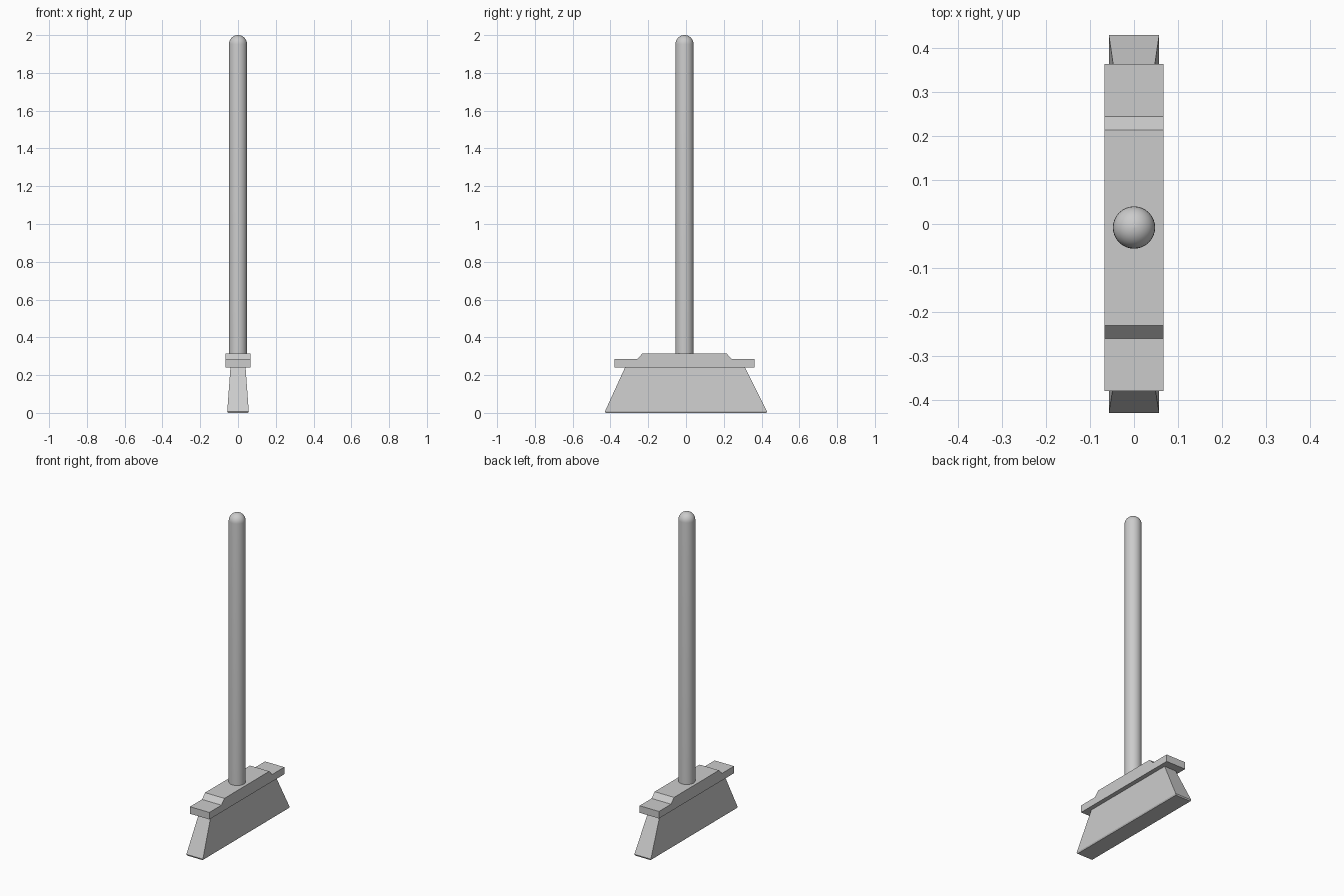
import bpy, bmesh, math

if "Cube" in bpy.data.objects:
    bpy.data.objects.remove(bpy.data.objects["Cube"])

HEAD_Y = -0.008   # head and handle sit slightly off the bristle centre


def finish(name, bm):
    bmesh.ops.recalc_face_normals(bm, faces=bm.faces)
    mesh = bpy.data.meshes.new(name)
    bm.to_mesh(mesh)
    bm.free()
    obj = bpy.data.objects.new(name, mesh)
    bpy.context.collection.objects.link(obj)
    return obj


def loft(name, rings):
    """Skin a stack of equal-length point rings and cap both ends."""
    bm = bmesh.new()
    loops = [[bm.verts.new(p) for p in ring] for ring in rings]
    n = len(loops[0])
    for a, b in zip(loops, loops[1:]):
        for i in range(n):
            j = (i + 1) % n
            bm.faces.new((a[i], a[j], b[j], b[i]))
    bm.faces.new(loops[0])
    bm.faces.new(loops[-1])
    return finish(name, bm)


def rect(hx, hy, z, cy=0.0):
    return [(sx * hx, cy + sy * hy, z)
            for sx, sy in ((-1, -1), (1, -1), (1, 1), (-1, 1))]


# Bristle block: flares downwards, with a tiny bevelled lower rim
loft("bristles", [rect(0.053, 0.426, 0.0), rect(0.057, 0.429, 0.008),
                  rect(0.040, 0.318, 0.24, -0.005)])

# Head: stepped profile extruded across x
half = [(0.371, 0.24), (0.371, 0.284), (0.252, 0.284), (0.222, 0.315)]
profile = half + [(-y, z) for y, z in reversed(half)]
loft("head", [[(x, HEAD_Y + y, z) for y, z in profile]
              for x in (-0.067, 0.067)])

# Handle: round pole with a domed end
R, SEG, STEPS = 0.048, 32, 8
sections = [(R, 0.31), (R, 1.952)]
for i in range(1, STEPS + 1):
    a = math.radians(90 * i / STEPS)
    sections.append((max(R * math.cos(a), 0.0005), 1.952 + R * math.sin(a)))
handle = loft("handle", [[(r * math.cos(2 * math.pi * k / SEG),
                           HEAD_Y + r * math.sin(2 * math.pi * k / SEG), z)
                          for k in range(SEG)] for r, z in sections])
bpy.context.view_layer.objects.active = handle
handle.select_set(True)
bpy.ops.object.shade_smooth_by_angle(angle=math.radians(40))
